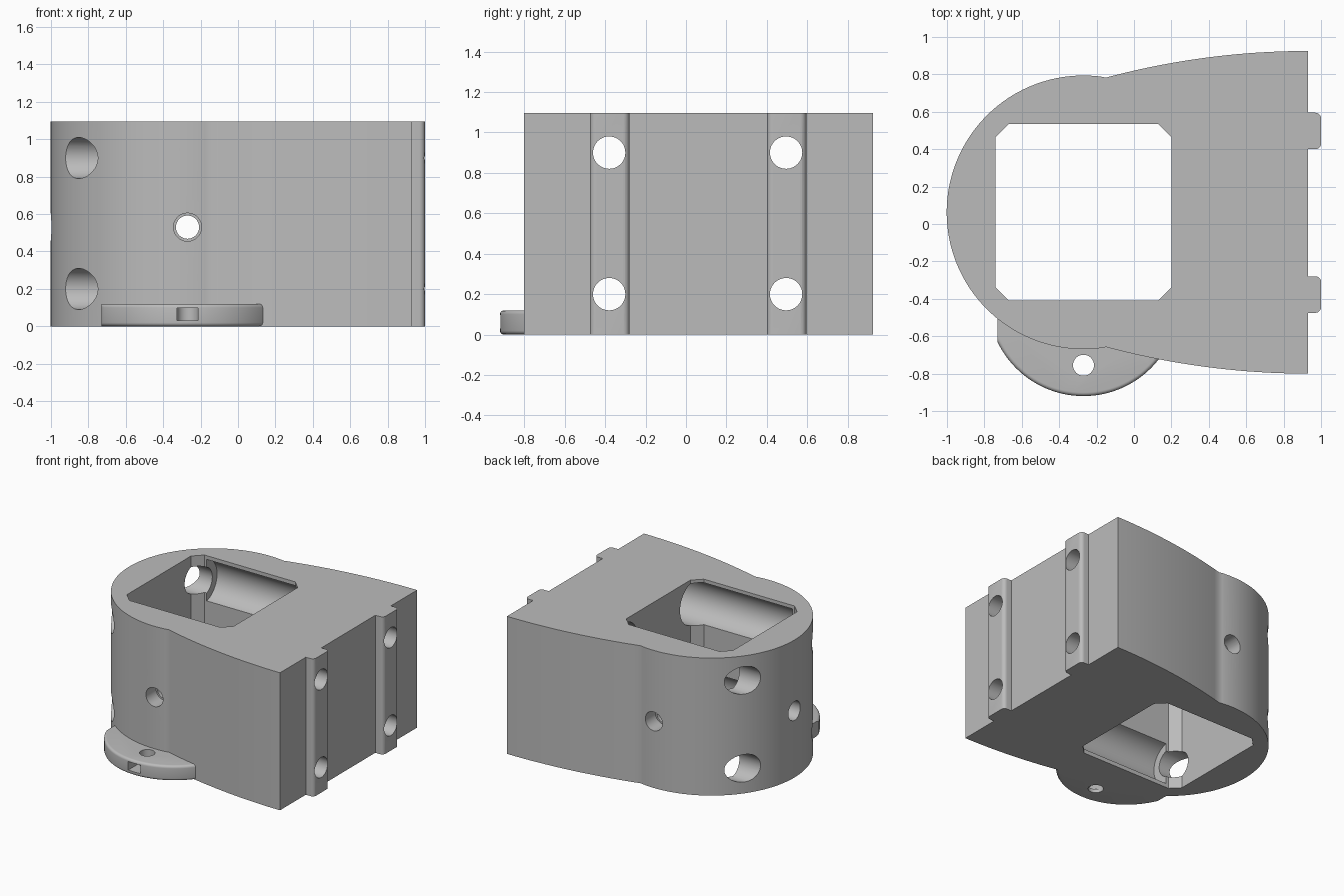
import bpy, bmesh, math
from mathutils import Matrix

if "Cube" in bpy.data.objects:
    bpy.data.objects.remove(bpy.data.objects["Cube"], do_unlink=True)

HEIGHT = 1.095
MID_Y = 0.0625            # symmetry line of the body
ROUND_X = -0.27           # centre of the rounded end

grey = bpy.data.materials.new("plain grey")
grey.use_nodes = True
colour = (0.5, 0.5, 0.5, 1)
grey.diffuse_color = colour
grey.node_tree.nodes["Principled BSDF"].inputs["Base Color"].default_value = colour


def finish(name, bm):
    bmesh.ops.recalc_face_normals(bm, faces=bm.faces)
    mesh = bpy.data.meshes.new(name)
    bm.to_mesh(mesh)
    bm.free()
    mesh.materials.append(grey)
    obj = bpy.data.objects.new(name, mesh)
    bpy.context.collection.objects.link(obj)
    return obj


def prism(name, outline, z0, z1, round_if=None, radius=0.0):
    """Extrude an outline upward; optionally round the edges chosen by a rule."""
    bm = bmesh.new()
    base = bm.faces.new([bm.verts.new((x, y, z0)) for x, y in outline])
    top = bmesh.ops.extrude_face_region(bm, geom=[base])["geom"]
    moved = [v for v in top if isinstance(v, bmesh.types.BMVert)]
    bmesh.ops.translate(bm, verts=moved, vec=(0, 0, z1 - z0))
    if round_if:
        edges = [e for e in bm.edges if round_if(e.verts[0].co, e.verts[1].co)]
        bmesh.ops.bevel(bm, geom=edges, offset=radius, segments=5,
                        profile=0.5, affect='EDGES', clamp_overlap=True)
    return finish(name, bm)


def box(x0, x1, y0, y1):
    return [(x0, y0), (x1, y0), (x1, y1), (x0, y1)]


def cylinder(name, axis, centre, radius, start, end):
    """Cylinder along an axis; centre holds the two other coordinates in order."""
    bm = bmesh.new()
    bmesh.ops.create_cone(bm, cap_ends=True, segments=48, radius1=radius,
                          radius2=radius, depth=end - start)
    mid, (a, b) = (start + end) / 2, centre
    if axis == 'X':
        turn, place = Matrix.Rotation(math.pi / 2, 4, 'Y'), (mid, a, b)
    elif axis == 'Y':
        turn, place = Matrix.Rotation(math.pi / 2, 4, 'X'), (a, mid, b)
    else:
        turn, place = Matrix.Identity(4), (a, b, mid)
    bmesh.ops.transform(bm, matrix=Matrix.Translation(place) @ turn, verts=bm.verts)
    return finish(name, bm)


def combine(target, tools, operation):
    for tool in tools:
        mod = target.modifiers.new(operation.lower(), 'BOOLEAN')
        mod.operation, mod.solver, mod.object = operation, 'EXACT', tool
        bpy.context.view_layer.objects.active = target
        bpy.ops.object.modifier_apply(modifier=mod.name)


# Body: round end flowing into two gently bowed sides
R, JOIN_X, END_X, BOW = 0.7315, -0.15, 0.93, 4.17
half = []
for i in range(21):
    x = END_X + (JOIN_X - END_X) * i / 20
    half.append((x, 0.8625 - BOW + math.sqrt(BOW ** 2 - (END_X - x) ** 2)))
a0 = math.acos((JOIN_X - ROUND_X) / R)
for i in range(1, 49):
    a = a0 + (math.pi - a0) * i / 48
    half.append((ROUND_X + R * math.cos(a), R * math.sin(a)))
outline = [(x, MID_Y + y) for x, y in half]
outline += [(x, MID_Y - y) for x, y in reversed(half[:-1])]
housing = prism("housing", outline, 0, HEIGHT)

# Mounting ear: disc segment with softened rim
EAR_Y, EAR_R, EAR_W = -0.41, 0.51, 0.46
spread = math.asin(EAR_W / EAR_R)
ear_outline = [(ROUND_X + EAR_R * math.sin(t), EAR_Y - EAR_R * math.cos(t))
               for t in (spread * (2 * i / 40 - 1) for i in range(41))]
ear_outline += [(ROUND_X + EAR_W, -0.47), (ROUND_X - EAR_W, -0.47)]
ear = prism("ear", ear_outline, 0, 0.12,
            lambda p, q: p.z == q.z and max(p.y, q.y) < -0.6, 0.02)
combine(housing, [ear], 'UNION')

# Two guide rails on the flat end
rails = []
for side, y0 in (("right", -0.475), ("left", 0.4)):
    rails.append(prism(side + "_rail", box(END_X - 0.01, 1.0, y0, y0 + 0.195), 0, HEIGHT,
                       lambda p, q: min(p.x, q.x) > 0.99 and p.z != q.z, 0.03))

# Square shaft with chamfered corners
shaft = prism("shaft_cutter", box(-0.74, 0.2, -0.41, 0.535), -0.1, HEIGHT + 0.1,
              lambda p, q: abs(p.z - q.z) > 1, 0.07)
bm = bmesh.new()
bm.free()
c = 0.07
x0, x1, y0, y1 = -0.74, 0.2, -0.41, 0.535
bpy.data.objects.remove(shaft, do_unlink=True)
shaft = prism("shaft_cutter",
              [(x0 + c, y0), (x1 - c, y0), (x1, y0 + c), (x1, y1 - c),
               (x1 - c, y1), (x0 + c, y1), (x0, y1 - c), (x0, y0 + c)],
              -0.1, HEIGHT + 0.1)

# Four stepped long bores: entry, wide pocket, narrow exit
screws, cutters = [], [shaft]
for y in (-0.38, 0.495):
    for z in (0.2, 0.9):
        screws.append(cylinder("screw_cutter", 'X', (y, z), 0.08, -0.9, 1.1))
        cutters.append(cylinder("entry_cutter", 'X', (y, z), 0.11, -1.1, -0.6))
        cutters.append(cylinder("pocket_cutter", 'X', (y, z), 0.17, -0.65, 0.6))
cutters += screws

# Small stepped side holes and one in the round end
HOLE_Z = 0.53
cutters += [
    cylinder("side_cutter", 'Y', (ROUND_X, HOLE_Z), 0.062, -1.2, 1.2),
    cylinder("front_step_cutter", 'Y', (ROUND_X, HOLE_Z), 0.075, -1.2, -0.54),
    cylinder("back_step_cutter", 'Y', (ROUND_X, HOLE_Z), 0.075, 0.665, 1.2),
    cylinder("end_cutter", 'X', (MID_Y, HOLE_Z), 0.075, -1.2, -0.6),
]

# Ear hole and the slot leading into it
cutters.append(cylinder("ear_hole_cutter", 'Z', (ROUND_X, -0.755), 0.056, -0.1, 0.2))
cutters.append(prism("ear_slot_cutter", box(ROUND_X - 0.055, ROUND_X + 0.055, -1.0, -0.75),
                     0.03, 0.098))

combine(housing, cutters, 'DIFFERENCE')
for rail in rails:
    combine(rail, screws, 'DIFFERENCE')
for tool in cutters + [ear]:
    bpy.data.objects.remove(tool, do_unlink=True)

# Smooth curved walls, keep real edges crisp
for obj in [housing] + rails:
    bpy.ops.object.select_all(action='DESELECT')
    obj.select_set(True)
    bpy.context.view_layer.objects.active = obj
    bpy.ops.object.shade_smooth_by_angle(angle=math.radians(30))
